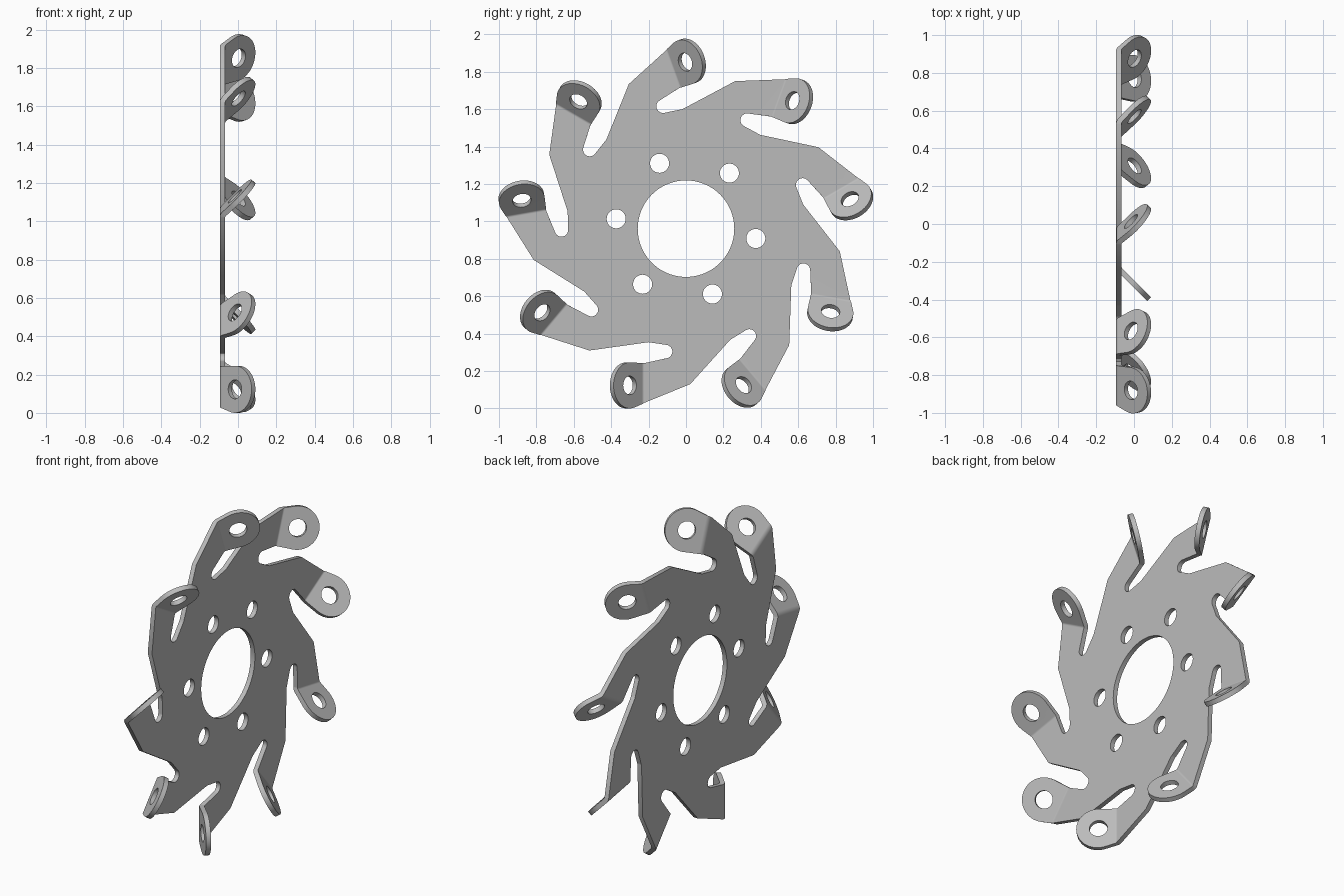
import bpy, bmesh
from math import sin, cos, pi, radians
from mathutils import Matrix, Vector

cube = bpy.data.objects.get("Cube")
if cube:
    bpy.data.objects.remove(cube, do_unlink=True)

ARMS = 9
CENTRE_Z, PLATE_X, THICK = 0.961, -0.081, 0.028
FOLD_Y, BEND_R, BEND = -0.223, 0.03, radians(45)
BEND_LEN = BEND_R * BEND
STEPS = 6


def arc(cy, cz, r, start, end, n):
    """Points on an arc, angles in degrees."""
    return [(cy + r * cos(radians(start + (end - start) * i / n)),
             cz + r * sin(radians(start + (end - start) * i / n))) for i in range(n + 1)]


def bend(s, v):
    """Wrap a flat tab point, s beyond the fold, around the bend."""
    a = min(s / BEND_R, BEND)
    rest = max(s - BEND_LEN, 0)
    return Vector((BEND_R * (1 - cos(a)) + rest * sin(a),
                   FOLD_Y - BEND_R * sin(a) - rest * cos(a), v))


bm = bmesh.new()


def edge_loop(verts):
    pairs = zip(verts, verts[1:] + verts[:1])
    return [bm.edges.get(p) or bm.edges.new(p) for p in pairs]


def circle(cy, cz, r, n):
    return [bm.verts.new((0, y, z)) for y, z in arc(cy, cz, r, 0, 360, n)[:-1]]


def fill(edges):
    bmesh.ops.triangle_fill(bm, use_beauty=True, edges=edges, normal=(1, 0, 0))


outline, tabs = [], []
for k in range(ARMS):
    turn = Matrix.Rotation(radians(-360 / ARMS * k), 3, 'X')

    def flat(points):
        return [bm.verts.new(turn @ Vector((0, y, z))) for y, z in points]

    # Arm edge up to the fold line, then the rounded slot behind it
    shoulder = flat([(0.023, -0.831)])
    fold = flat([(FOLD_Y, -0.931), (FOLD_Y, -0.719)])
    slot = flat(arc(-0.109, -0.657, 0.036, -80, 79, 12) + [(-0.188, -0.609), (-0.2, -0.607)])
    outline += shoulder + fold + slot

    # Curved strip of the bend
    row, moved = fold, []
    for i in range(1, STEPS + 1):
        s = BEND_LEN * i / STEPS
        new = [bm.verts.new((0, FOLD_Y - s, v)) for v in (-0.931 - 0.305 * s, -0.719 + 0.034 * s)]
        moved += [(new[0], s, new[0].co.z), (new[1], s, new[1].co.z)]
        tabs.append((row[0], new[0], new[1], row[1]))
        row = new

    # Round tab with its bolt hole, filled flat and then bent
    rim = [bm.verts.new((0, FOLD_Y - s, v)) for s, v in arc(0.117, -0.838, 0.123, 253, 450, 28)]
    hole = circle(FOLD_Y - 0.117, -0.838, 0.05, 28)
    fill(edge_loop([row[0]] + rim + [row[1]]) + edge_loop(hole))
    moved += [(v, FOLD_Y - v.co.y, v.co.z) for v in rim + hole]
    for v, s, z in moved:
        v.co = turn @ bend(s, z)

# Disc body with centre bore and six bolt holes
body_edges = edge_loop(outline) + edge_loop(circle(0, 0, 0.258, 72))
for y, z in arc(0, 0, 0.377, 52, 352, 5):
    body_edges += edge_loop(circle(y, z, 0.051, 28))
fill(body_edges)
for quad in tabs:
    bm.faces.new(quad)
bmesh.ops.recalc_face_normals(bm, faces=bm.faces[:])
bmesh.ops.translate(bm, verts=bm.verts[:], vec=(PLATE_X, 0, CENTRE_Z))

mesh = bpy.data.meshes.new("bracket_disc")
bm.to_mesh(mesh)
bm.free()
disc = bpy.data.objects.new("bracket_disc", mesh)
bpy.context.collection.objects.link(disc)

# Single sheet metal colour
metal = bpy.data.materials.new("grey_metal")
metal.use_nodes = True
metal.diffuse_color = (0.5, 0.5, 0.5, 1)
metal.node_tree.nodes["Principled BSDF"].inputs["Base Color"].default_value = (0.5, 0.5, 0.5, 1)
mesh.materials.append(metal)

# Sheet thickness and shading
bpy.context.view_layer.objects.active = disc
disc.select_set(True)
sheet = disc.modifiers.new("sheet", 'SOLIDIFY')
sheet.thickness, sheet.offset, sheet.use_even_offset = THICK, 0, True
bpy.ops.object.modifier_apply(modifier="sheet")
bpy.ops.object.shade_smooth_by_angle(angle=radians(30))
normals = disc.modifiers.new("even_shading", 'WEIGHTED_NORMAL')
normals.keep_sharp = True
